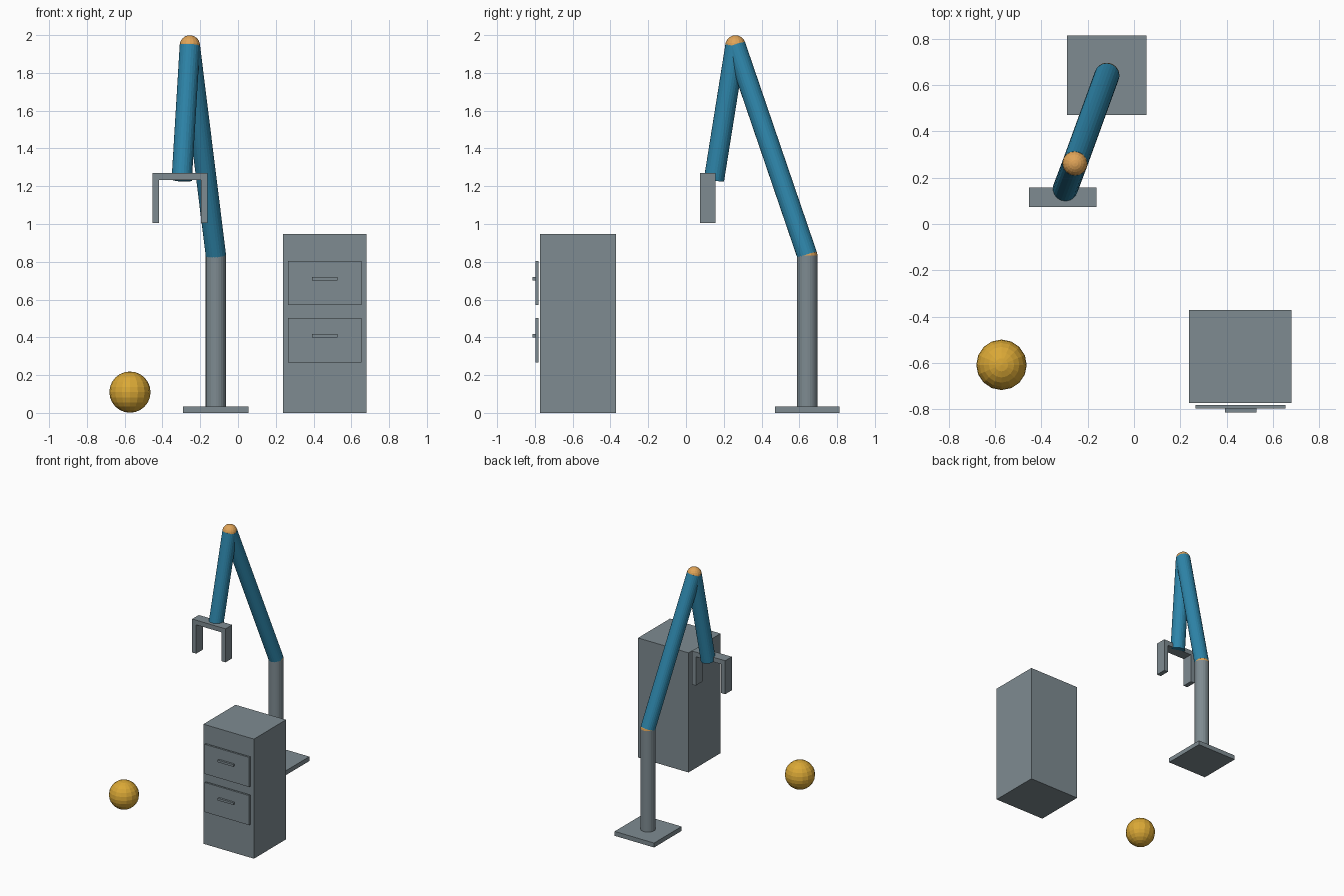
import bpy
from mathutils import Vector

if "Cube" in bpy.data.objects:
    bpy.data.objects.remove(bpy.data.objects["Cube"])


def material(name, rgb):
    """Flat colour given as sRGB bytes, stored as linear values."""
    lin = [(c / 255 / 12.92) if c < 11 else ((c / 255 + 0.055) / 1.055) ** 2.4 for c in rgb]
    m = bpy.data.materials.new(name)
    m.diffuse_color = (*lin, 1)
    m.use_nodes = True
    m.node_tree.nodes["Principled BSDF"].inputs["Base Color"].default_value = m.diffuse_color
    return m


GREY = material("steel grey", (126, 139, 145))
BLUE = material("arm blue", (46, 134, 171))
ORANGE = material("joint orange", (224, 164, 88))
GOLD = material("ball gold", (218, 168, 54))


def finish(name, mat):
    o = bpy.context.object
    o.name = name
    o.data.materials.append(mat)
    return o


def box(name, lo, hi, mat=GREY):
    lo, hi = Vector(lo), Vector(hi)
    bpy.ops.mesh.primitive_cube_add(size=1, location=(lo + hi) / 2)
    o = finish(name, mat)
    for v in o.data.vertices:
        v.co = v.co * (hi - lo)
    return o


def rod(name, a, b, r, mat):
    a, b = Vector(a), Vector(b)
    bpy.ops.mesh.primitive_cylinder_add(vertices=24, radius=r, depth=(b - a).length,
                                        location=(a + b) / 2)
    o = finish(name, mat)
    o.rotation_euler = (b - a).to_track_quat('Z', 'Y').to_euler()
    return o


def ball(name, c, r, mat):
    bpy.ops.mesh.primitive_uv_sphere_add(segments=16, ring_count=12, radius=r, location=c)
    return finish(name, mat)


# Robot arm: base, post, two links and their joints
R = 0.054
shoulder = (-0.117, 0.642, 0.833)
elbow = (-0.255, 0.262, 1.945)
wrist = (-0.298, 0.148, 1.233)
box("arm_base", (-0.29, 0.47, 0), (0.055, 0.813, 0.035))
rod("arm_post", (-0.117, 0.642, 0.035), shoulder, R, GREY)
ball("shoulder_joint", shoulder, R, ORANGE)
rod("upper_arm", shoulder, elbow, R, BLUE)
ball("elbow_joint", elbow, R, ORANGE)
rod("forearm", elbow, wrist, R, BLUE)

# Gripper: palm bar and two fingers
GX = -0.307
box("gripper_palm", (GX - 0.146, 0.074, 1.233), (GX + 0.146, 0.157, 1.27))
for side, s in (("left", -1), ("right", 1)):
    x = GX + s * 0.1285
    box(f"gripper_finger_{side}", (x - 0.0175, 0.074, 1.005), (x + 0.0175, 0.157, 1.233))

# Cabinet with two drawers standing slightly proud of its front
box("cabinet_body", (0.238, -0.772, 0), (0.68, -0.371, 0.946))
for side, z in (("lower", 0.385), ("upper", 0.687)):
    box(f"drawer_{side}", (0.266, -0.797, z - 0.117), (0.655, -0.782, z + 0.117))
    box(f"drawer_handle_{side}", (0.392, -0.813, z + 0.015), (0.528, -0.797, z + 0.032))

# Ball on the floor
ball("floor_ball", (-0.572, -0.608, 0.11), 0.109, GOLD)
